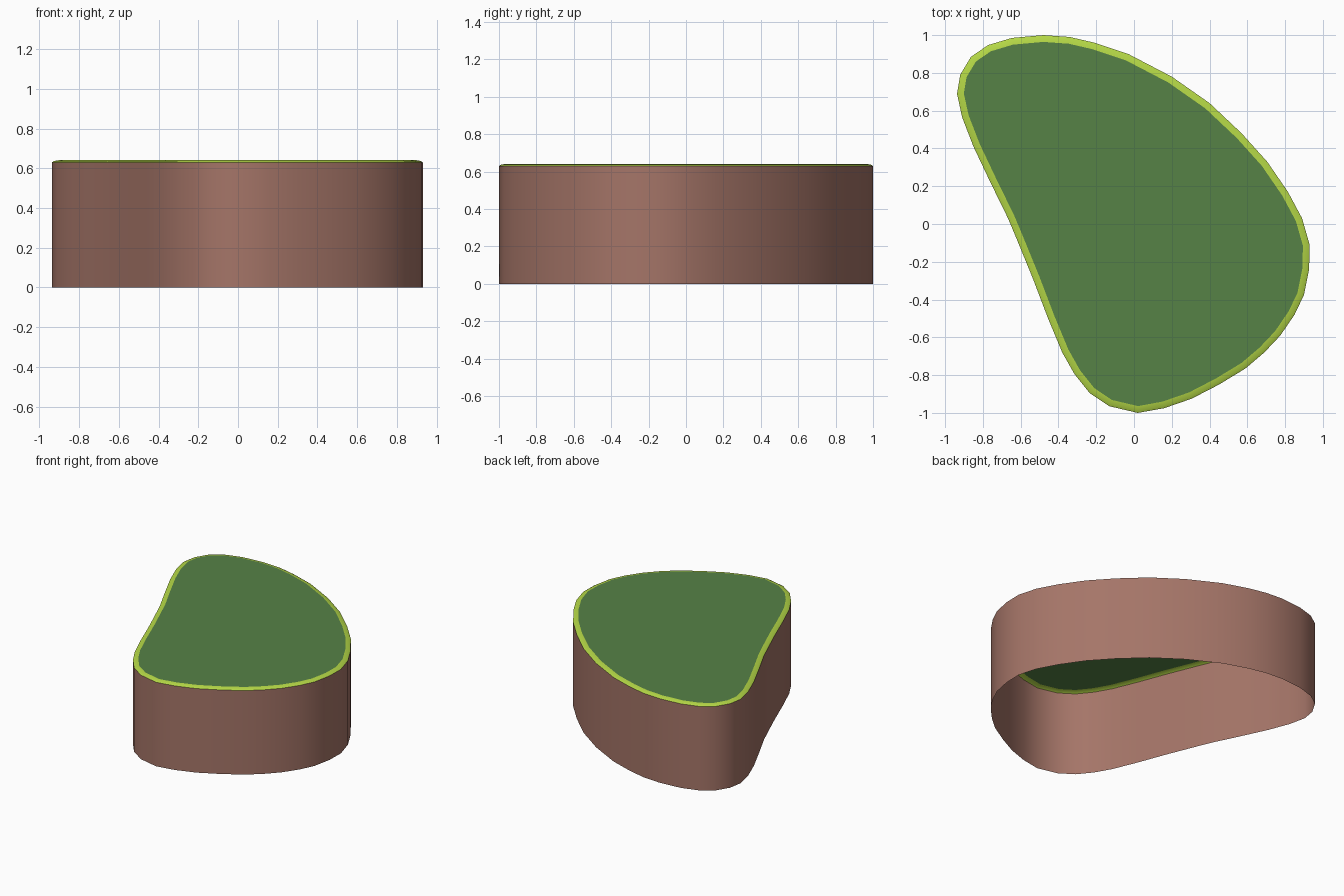
import bpy, math
from mathutils import Vector

if "Cube" in bpy.data.objects:
    bpy.data.objects.remove(bpy.data.objects["Cube"])

# Plan outline of the platform, clockwise from the back
OUTLINE = [(-.48, 1), (-.34, .99), (-.21, .96), (-.03, .90), (.20, .78), (.40, .64), (.57, .48),
           (.705, .33), (.815, .17), (.89, .03), (.93, -.11), (.927, -.24), (.90, -.375),
           (.85, -.48), (.775, -.59), (.69, -.68), (.59, -.765), (.45, -.85), (.305, -.925),
           (.16, -.975), (.02, -1), (-.13, -.965), (-.235, -.895), (-.315, -.795),
           (-.38, -.68), (-.455, -.50), (-.535, -.29), (-.625, -.07), (-.667, .03),
           (-.76, .22), (-.85, .41), (-.91, .565), (-.937, .69), (-.92, .79),
           (-.863, .885), (-.773, .947), (-.647, .985)]
OUTLINE.reverse()  # counter-clockwise
N = len(OUTLINE)


def ring(inset, z):
    """Outline moved inwards by inset, at height z."""
    pts = [Vector(p) for p in OUTLINE]
    out = []
    for i, p in enumerate(pts):
        t = (pts[(i + 1) % N] - pts[i - 1]).normalized()
        q = p + Vector((-t.y, t.x)) * inset
        out.append((q.x, q.y, z))
    return out


def make(name, rings, mat, cap=False):
    verts = [v for r in rings for v in r]
    faces = [(k * N + i, k * N + (i + 1) % N, (k + 1) * N + (i + 1) % N, (k + 1) * N + i)
             for k in range(len(rings) - 1) for i in range(N)]
    if cap:
        faces.append(tuple(range(len(verts) - N, len(verts))))
    me = bpy.data.meshes.new(name)
    me.from_pydata(verts, [], faces)
    me.materials.append(mat)
    ob = bpy.data.objects.new(name, me)
    bpy.context.collection.objects.link(ob)
    bpy.ops.object.select_all(action='DESELECT')
    ob.select_set(True)
    bpy.context.view_layer.objects.active = ob
    bpy.ops.object.shade_smooth_by_angle(angle=math.radians(40))


def material(name, rgb):
    m = bpy.data.materials.new(name)
    m.diffuse_color = (*rgb, 1)
    m.use_nodes = True
    m.node_tree.nodes["Principled BSDF"].inputs["Base Color"].default_value = m.diffuse_color
    return m


brown = material("earth brown", (.376, .178, .138))
lime = material("lime green", (.456, .68, .061))
green = material("grass green", (.093, .223, .061))

# Open-bottomed earth wall, grass edge and grass top
make("earth_wall", [ring(0, 0), ring(0, .63)], brown)
make("grass_edge", [ring(0, .63), ring(.012, .637), ring(.036, .641)], lime)
make("grass_top", [ring(.036, .641)], green, cap=True)
